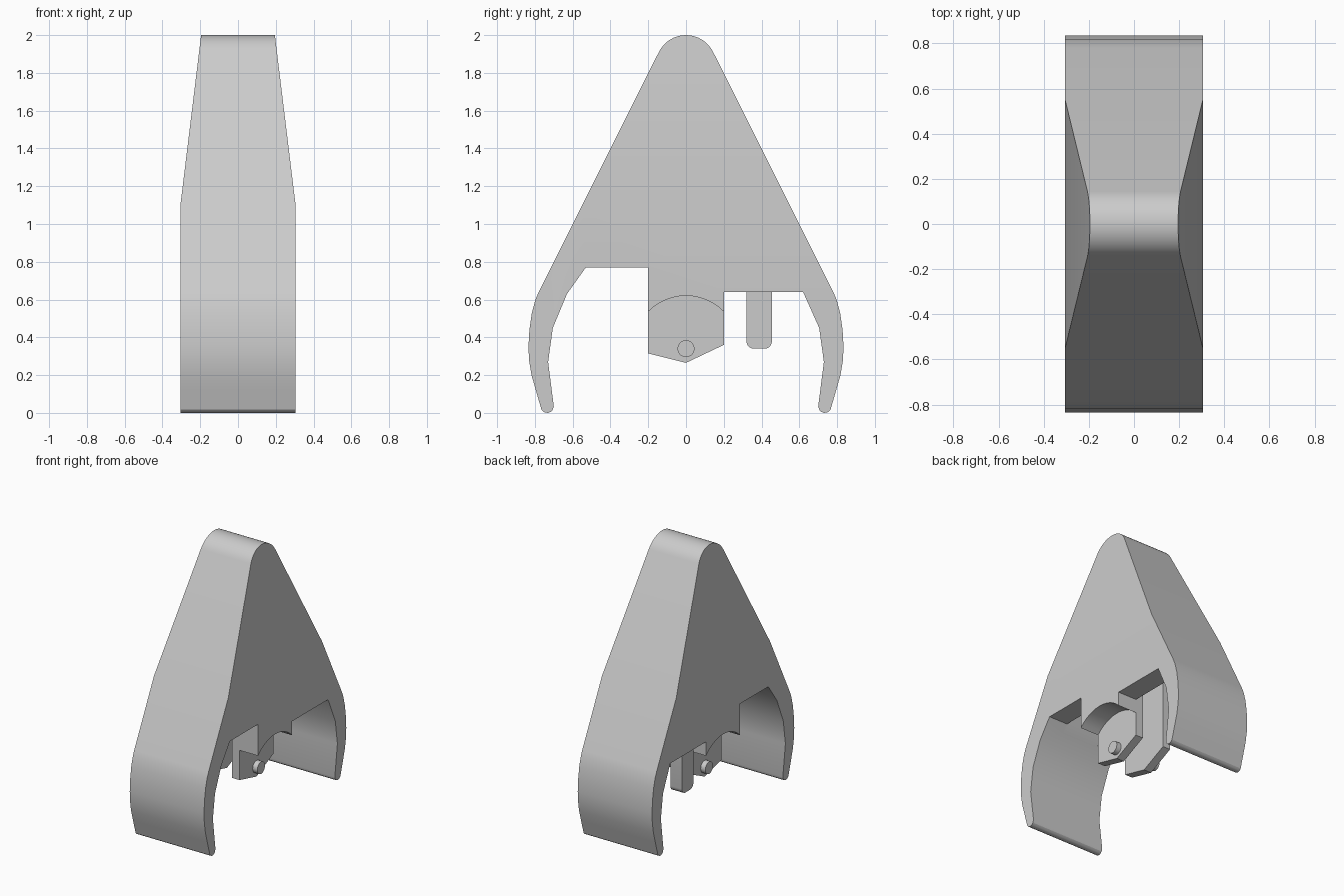
import bpy, bmesh, math

if "Cube" in bpy.data.objects:
    bpy.data.objects.remove(bpy.data.objects["Cube"])

grey = bpy.data.materials.new("grey plastic")
grey.diffuse_color = (0.6, 0.6, 0.6, 1)
grey.use_nodes = True
grey.node_tree.nodes["Principled BSDF"].inputs["Base Color"].default_value = grey.diffuse_color


def arc(cy, cz, r, a0, a1, n):
    """Points (y, z) on an arc, angles in degrees."""
    return [(cy + r * math.cos(math.radians(a0 + (a1 - a0) * i / n)),
             cz + r * math.sin(math.radians(a0 + (a1 - a0) * i / n))) for i in range(n + 1)]


def prism(name, profile, x0, x1, taper=False):
    """Extrude a (y, z) profile from x0 to x1; taper narrows it above z = 1.1."""
    bm = bmesh.new()
    face = bm.faces.new([bm.verts.new((x0, y, z)) for y, z in profile])
    ext = bmesh.ops.extrude_face_region(bm, geom=[face])
    for v in ext["geom"]:
        if isinstance(v, bmesh.types.BMVert):
            v.co.x = x1
    if taper:
        bmesh.ops.bisect_plane(bm, geom=bm.verts[:] + bm.edges[:] + bm.faces[:],
                               plane_co=(0, 0, 1.1), plane_no=(0, 0, 1))
        for v in bm.verts:
            if v.co.z > 1.1:
                v.co.x *= 1 - (v.co.z - 1.1) / 0.9 * 0.36
    bmesh.ops.recalc_face_normals(bm, faces=bm.faces[:])
    me = bpy.data.meshes.new(name)
    bm.to_mesh(me)
    bm.free()
    me.materials.append(grey)
    ob = bpy.data.objects.new(name, me)
    bpy.context.collection.objects.link(ob)
    return ob


def smooth(ob):
    bpy.ops.object.select_all(action='DESELECT')
    ob.select_set(True)
    bpy.context.view_layer.objects.active = ob
    bpy.ops.object.shade_smooth_by_angle(angle=math.radians(25))


def flip(points):
    return [(-y, z) for y, z in reversed(points)]


# Body: A-shaped shell with two curved legs
dome = arc(0, 1.84, 0.16, 26.57, 153.43, 16)
leg = [(0.70, 0.035)] + arc(0.735, 0.035, 0.035, 190, 330, 6)[1:] + [
    (0.795, 0.12), (0.818, 0.2), (0.831, 0.28), (0.834, 0.35), (0.829, 0.44),
    (0.816, 0.53), (0.797, 0.6), (0.78, 0.64)]
inner = [(0.705, 0.45), (0.73, 0.27)]
underside = ([(-0.63, 0.63), (-0.53, 0.77), (-0.2, 0.77)]
             + arc(0, 0.34, 0.28, 135.6, 44.4, 12)
             + [(0.2, 0.64), (0.62, 0.64)])
outline = underside + inner + leg + dome + flip(leg) + flip(inner)
body = prism("body_shell", outline, -0.305, 0.305, taper=True)

# Hollow inside of the body
side = [(0.615, 0.45), (0.615, 0.645), (0.53, 0.775), (0.08, 1.65)]
cavity = prism("cavity_cutter", side + flip(side), -0.15, 0.15)
mod = body.modifiers.new("hollow", 'BOOLEAN')
mod.operation = 'DIFFERENCE'
mod.solver = 'EXACT'
mod.object = cavity
bpy.context.view_layer.objects.active = body
bpy.ops.object.modifier_apply(modifier=mod.name)
bpy.data.objects.remove(cavity)
smooth(body)

# Hanging cheek plates, each with an outer pivot pin
cheek = [(-0.2, 0.315), (0, 0.265), (0.2, 0.36), (0.2, 0.9), (-0.2, 0.9)]
for s, tag in ((1, "right"), (-1, "left")):
    prism("cheek_plate_" + tag, cheek, s * 0.09, s * 0.152)
    smooth(prism("pivot_pin_" + tag, arc(0, 0.34, 0.045, 0, 345, 23), s * 0.14, s * 0.19))

# Small prong under the left wall
prong = (arc(0.36, 0.38, 0.04, 180, 270, 5) + arc(0.415, 0.38, 0.04, 270, 360, 5)
         + [(0.455, 0.66), (0.32, 0.66)])
smooth(prism("stop_prong", prong, -0.285, -0.19))
